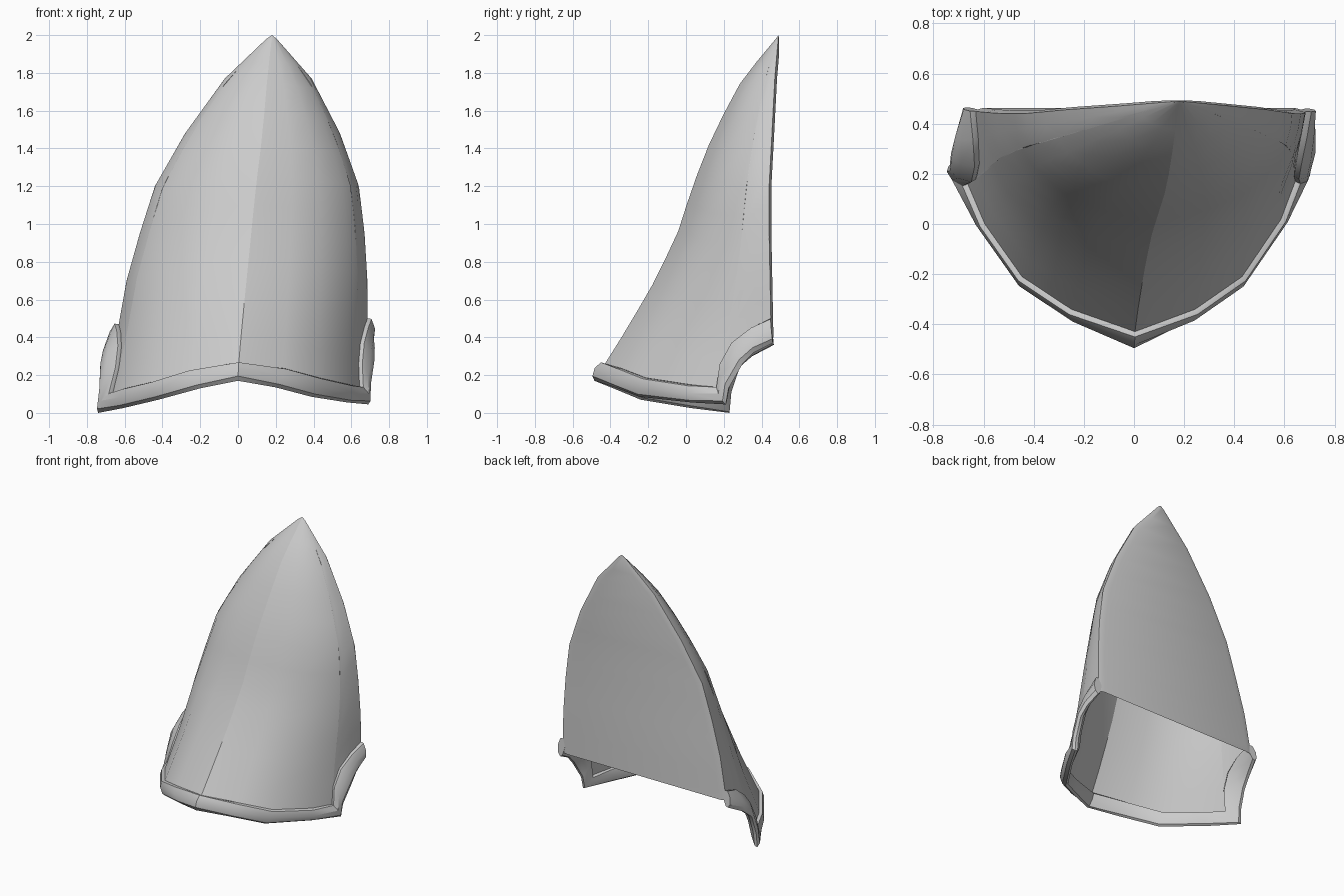
import bpy, bmesh, math
from mathutils import Vector

if "Cube" in bpy.data.objects:
    bpy.data.objects.remove(bpy.data.objects["Cube"])

# Height, left edge x, right edge x, ridge x, ridge y, back edge y
LEVELS = [
    (0.10, -0.72, 0.70, -0.01, -0.53, 0.455),
    (0.45, -0.635, 0.685, 0.02, -0.31, 0.45),
    (0.70, -0.59, 0.685, 0.045, -0.165, 0.445),
    (0.95, -0.52, 0.67, 0.07, -0.045, 0.44),
    (1.20, -0.44, 0.64, 0.095, 0.035, 0.44),
    (1.48, -0.28, 0.54, 0.13, 0.145, 0.455),
    (1.77, -0.07, 0.39, 0.155, 0.30, 0.47),
    (1.98, 0.15, 0.205, 0.178, 0.475, 0.488),
    (2.00, 0.18, 0.18, 0.18, 0.49, 0.49),
]


def level(z):
    for a, b in zip(LEVELS, LEVELS[1:]):
        if z <= b[0] or b is LEVELS[-1]:
            f = (z - a[0]) / (b[0] - a[0])
            return [p + (q - p) * f for p, q in zip(a, b)]


def surface(u, z):
    """Point on the curved front: u = -1 left edge, 0 ridge, 1 right edge."""
    _, left, right, rx, ry, back = level(z)
    t = abs(u)
    a = 2 * t * (1 - t) * 0.88 + t * t
    b = 2 * t * (1 - t) * 0.20 + t * t
    edge = right if u > 0 else left
    return Vector((rx + (edge - rx) * a, ry + (back - ry) * b, z))


def find_u(y, z):
    lo, hi = 0.0, 1.0
    for _ in range(30):
        mid = (lo + hi) / 2
        if surface(mid, z).y < y:
            lo = mid
        else:
            hi = mid
    return lo


def grid_object(name, rows, closed=False, caps=False, sharp_col=None, angle=35):
    bm = bmesh.new()
    vs = [[bm.verts.new(p) for p in r] for r in rows]
    n = len(rows[0])
    for r, s in zip(vs, vs[1:]):
        for i in range(n if closed else n - 1):
            j = (i + 1) % n
            bm.faces.new((r[i], r[j], s[j], s[i]))
    if caps:
        bm.faces.new(vs[0])
        bm.faces.new(vs[-1])
    if sharp_col is not None:
        for r, s in zip(vs, vs[1:]):
            bm.edges.get((r[sharp_col], s[sharp_col])).smooth = False
    bmesh.ops.remove_doubles(bm, verts=bm.verts, dist=0.0005)
    if closed:
        bmesh.ops.recalc_face_normals(bm, faces=bm.faces)
    me = bpy.data.meshes.new(name)
    bm.to_mesh(me)
    bm.free()
    ob = bpy.data.objects.new(name, me)
    bpy.context.collection.objects.link(ob)
    bpy.ops.object.select_all(action='DESELECT')
    ob.select_set(True)
    bpy.context.view_layer.objects.active = ob
    bpy.ops.object.shade_smooth_by_angle(angle=math.radians(angle))
    return ob


# Lower edge of the front shell as (y, z), from next to the ridge to the back
LEFT_TOP = [(-0.34, 0.225), (-0.21, 0.165), (0.0, 0.13), (0.16, 0.10),
            (0.18, 0.24), (0.24, 0.35), (0.34, 0.43), (0.445, 0.47)]
RIGHT_TOP = [(-0.34, 0.235), (-0.21, 0.185), (0.02, 0.15), (0.17, 0.135),
             (0.19, 0.26), (0.25, 0.37), (0.35, 0.45), (0.45, 0.50)]
# Outer lip of the rim, in the same order
LEFT_LIP = [(-0.2, -0.385, 0.13), (-0.42, -0.24, 0.07), (-0.61, 0.03, 0.025),
            (-0.74, 0.23, 0.0), (-0.735, 0.235, 0.1), (-0.73, 0.28, 0.24),
            (-0.71, 0.35, 0.30), (-0.665, 0.465, 0.36)]
RIGHT_LIP = [(0.2, -0.375, 0.135), (0.39, -0.245, 0.085), (0.58, 0.03, 0.055),
             (0.69, 0.21, 0.045), (0.695, 0.225, 0.13), (0.715, 0.3, 0.26),
             (0.71, 0.36, 0.32), (0.70, 0.46, 0.37)]


def columns(points, side):
    us = [find_u(y, z) for y, z in points]
    us[-1] = 1.0
    return [(side * u, p[1]) for u, p in zip(us, points)]


cols = columns(LEFT_TOP, -1)[::-1] + [(0.0, 0.26)] + columns(RIGHT_TOP, 1)
lip = [Vector(p) for p in LEFT_LIP[::-1] + [(0, -0.485, 0.17)] + RIGHT_LIP]

# Curved front shell with a leaning ridge
heights = [0.45, 0.575, 0.7, 0.825, 0.95, 1.075, 1.2, 1.34, 1.48, 1.625, 1.77, 1.875, 1.98, 2.0]
shell = []
for h in heights:
    s = (h - 0.45) / 1.55
    shell.append([surface(u, z0 + (2 - z0) * s) for u, z0 in cols])
grid_object("front_shell", shell, sharp_col=8)

# Flat back plate with a narrow bevelled border
plate = []
for z in [0.40] + heights:
    l, r = surface(-1, z), surface(1, z)
    inset = min(0.045, (r.x - l.x) * 0.3)
    step = Vector((inset, min(0.012, inset * 0.3), 0))
    il, ir = l + step, r + Vector((-step.x, step.y, 0))
    plate.append([r, ir, il, l])
grid_object("back_plate", plate, angle=20)

# Rounded rim along the open lower edge and up both side notches
PROFILE = [(0, 0.005), (0.04, 0.022), (0.45, 0.034), (0.85, 0.022), (1, 0.0),
           (0.9, -0.016), (0.45, -0.026), (0.04, -0.022)]
top = [surface(u, z) for u, z in cols]
mid = [(a + b) / 2 for a, b in zip(top, lip)]
rim = []
for i, (a, b) in enumerate(zip(top, lip)):
    tangent = mid[min(i + 1, len(mid) - 1)] - mid[max(i - 1, 0)]
    out = tangent.cross(a - b).normalized()
    rim.append([a.lerp(b, f) + out * d for f, d in PROFILE])
grid_object("lower_rim", rim, closed=True, caps=True)
